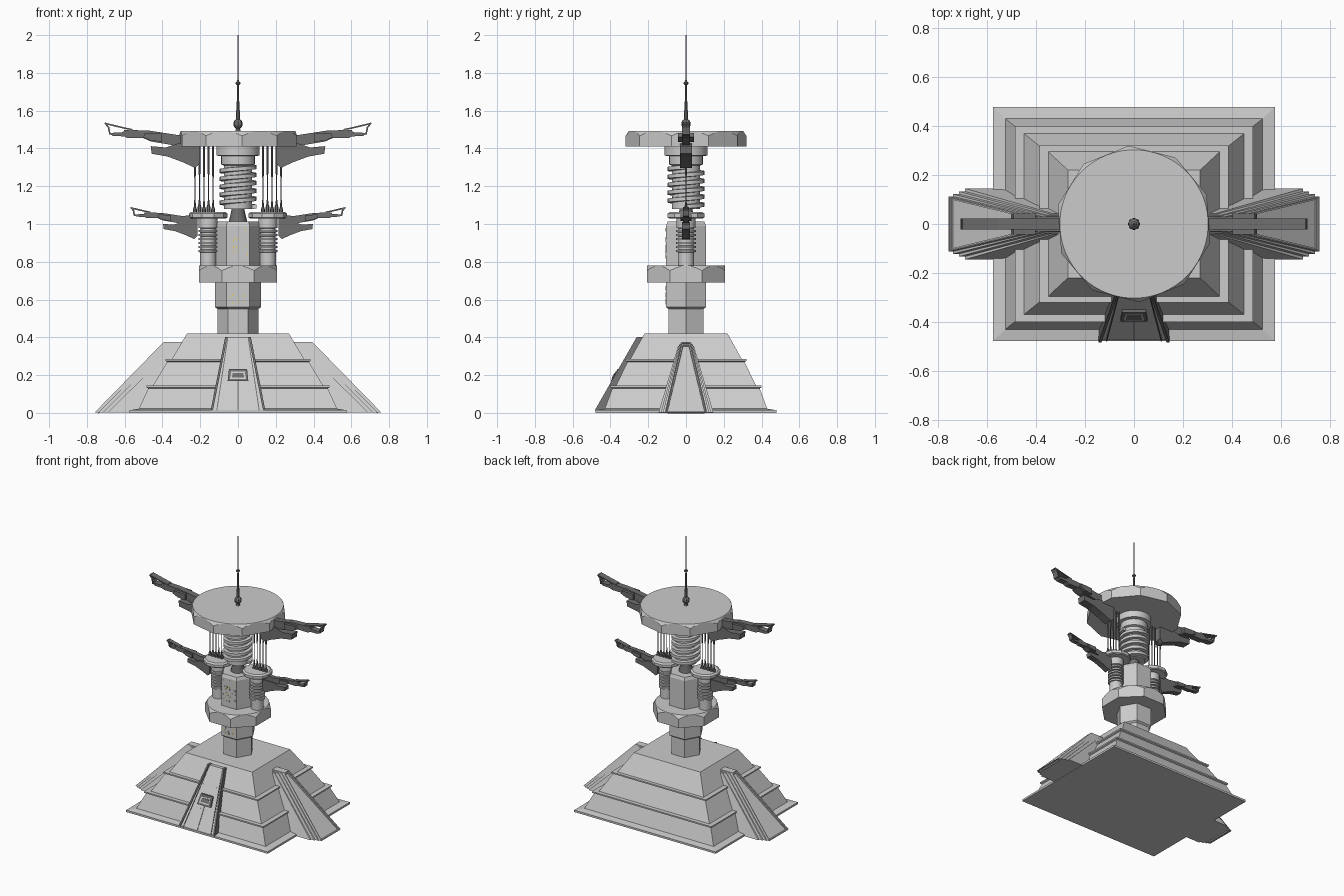
import bpy, bmesh, math, random
from mathutils import Vector

if "Cube" in bpy.data.objects:
    bpy.data.objects.remove(bpy.data.objects["Cube"])

random.seed(4)


def colour(name, c):
    m = bpy.data.materials.new(name)
    m.diffuse_color = (*c, 1)
    m.use_nodes = True
    m.node_tree.nodes["Principled BSDF"].inputs["Base Color"].default_value = m.diffuse_color
    return m


DARK = colour("dark_metal", (0.16, 0.16, 0.16))
YELLOW = colour("lit_window", (0.8, 0.65, 0.15))


def loft(name, rings, mat=None, smooth=False, insets=()):
    """Skin a list of equal rings, cap both ends; insets sink panels into the first cap."""
    bm = bmesh.new()
    vs = [[bm.verts.new(p) for p in r] for r in rings]
    n = len(rings[0])
    for a, b in zip(vs, vs[1:]):
        for i in range(n):
            bm.faces.new((a[i], a[(i + 1) % n], b[(i + 1) % n], b[i]))
    first = bm.faces.new(vs[0])
    bm.faces.new(vs[-1])
    bmesh.ops.recalc_face_normals(bm, faces=bm.faces)
    for t, d in insets:
        bmesh.ops.inset_individual(bm, faces=[first], thickness=t, depth=0)
        bmesh.ops.inset_individual(bm, faces=[first], thickness=0.001, depth=d)
    me = bpy.data.meshes.new(name)
    bm.to_mesh(me)
    bm.free()
    ob = bpy.data.objects.new(name, me)
    bpy.context.collection.objects.link(ob)
    if mat:
        me.materials.append(mat)
    if smooth:
        bpy.ops.object.select_all(action='DESELECT')
        ob.select_set(True)
        bpy.context.view_layer.objects.active = ob
        bpy.ops.object.shade_smooth_by_angle(angle=math.radians(35))
    return ob


def lathe(name, profile, n, x=0, rot=0.0, mat=None, smooth=False):
    """Turn (radius, z) points into an n-sided solid about a vertical axis."""
    ang = [rot + math.tau * i / n for i in range(n)]
    return loft(name, [[(x + r * math.cos(a), r * math.sin(a), z) for a in ang]
                       for r, z in profile], mat, smooth)


def nut(name, n, r, z0, z1, rot):
    """Polygonal disc whose upper corners are trimmed by a cone."""
    k, rc = 6, r * math.cos(math.pi / n) * 0.995
    bot, mid, top = [], [], []
    for i in range(n * k):
        a = math.tau * i / (n * k)
        off = a % (math.tau / n) - math.pi / n
        if i % k == 0:
            off = math.pi / n
        pr = r * math.cos(math.pi / n) / math.cos(off)
        c, s = math.cos(a + rot), math.sin(a + rot)
        bot.append((pr * c, pr * s, z0))
        mid.append((pr * c, pr * s, z1 - (pr - rc) * 1.5))
        top.append((rc * c, rc * s, z1))
    return loft(name, [bot, mid, top])


def plate(name, pts, w, mat=None):
    """Extrude an x-z outline to y = +-w."""
    return loft(name, [[(x, y, z) for x, z in pts] for y in (-w, w)], mat)


# stepped base
steps = [(.575, .478, 0), (.575, .478, .014), (.525, .43, .022), (.475, .39, .13),
         (.485, .40, .135), (.485, .40, .145), (.45, .37, .145), (.375, .31, .27),
         (.385, .32, .275), (.385, .32, .285), (.35, .295, .285), (.27, .22, .42)]
loft("stepped_base", [[(-x, -y, z), (x, -y, z), (x, y, z), (-x, y, z)] for x, y, z in steps])


# entrance panel on the front slope
def slope_panel(name, pts, proud, mat=None):
    def front(z):
        return -0.474 + 0.22 * (z - 0.015) / 0.385
    loft(name, [[(x, front(z) - d, z) for x, z in pts] for d in (proud, -0.06)], mat)


slope_panel("entrance_panel", [(-.135, .015), (.135, .015), (.065, .4), (-.065, .4)], 0)
for s in (-1, 1):
    for j, (a, b, w) in enumerate([(.145, .068, .012), (.115, .056, .005)]):
        slope_panel("entrance_trim", [(s * (a - w), .012), (s * a, .012),
                                      (s * b, .402), (s * (b - w), .402)], .008 - .004 * j, DARK)
slope_panel("entrance_seam", [(-.003, .015), (.003, .015), (.003, .18), (-.003, .18)], .002, DARK)
slope_panel("window_frame", [(-.055, .168), (.055, .168), (.048, .232), (-.048, .232)], .012, DARK)
slope_panel("window_sill", [(-.042, .18), (.042, .18), (.036, .22), (-.036, .22)], .015)
slope_panel("window_slot", [(-.032, .188), (.032, .188), (.028, .212), (-.028, .212)], .017, DARK)

# layered side buttresses
for s in (-1, 1):
    for xb, w, xt, wt, zt, ins in [(.69, .145, .33, .042, .355, ()),
                                   (.715, .133, .355, .036, .362, ()),
                                   (.738, .122, .375, .031, .368, ()),
                                   (.758, .112, .395, .026, .374, ((.007, -.008), (.008, -.012)))]:
        def quad(b, t):
            return [(s * b, -w, .003), (s * b, w, .003), (s * t, wt, zt), (s * t, -wt, zt)]
        loft("side_buttress", [quad(xb, xt), quad(.28, .28)], insets=ins)

# hexagonal column with collar
lathe("column", [(.108, .41), (.108, .55), (.122, .56), (.122, .99), (.112, 1.012)], 6)
nut("column_collar", 8, .224, .69, .78, math.pi / 8)

# tiny windows on the front of the column
for z0, z1, n in ((.57, .67, 16), (.82, .98, 34)):
    for i in range(n):
        x, z = random.uniform(-.05, .05), random.uniform(z0, z1)
        y, h = -.1075, random.choice((.003, .006))
        loft("column_window", [[(x - .003, q, z - h), (x + .003, q, z - h), (x + .003, q, z + h),
                                (x - .003, q, z + h)] for q in (y, y + .006)],
             YELLOW if i % 3 == 0 else None)

# central screw under the top disc
lathe("screw_foot", [(.052, 1.0), (.034, 1.075), (.034, 1.1)], 16, mat=DARK, smooth=True)
lathe("screw_core", [(.075, 1.08), (.075, 1.31), (.09, 1.315), (.09, 1.36), (.115, 1.362),
                     (.115, 1.415)], 24, smooth=True)
turns, seg = 5, 24
rings = []
for i in range(turns * seg + 1):
    a, z = math.tau * i / seg, 1.092 + .21 * i / (turns * seg)
    rings.append([(r * math.cos(a), r * math.sin(a), z + dz)
                  for r, dz in ((.07, -.013), (.098, -.010), (.098, .010), (.07, .013))])
loft("screw_thread", rings, smooth=True)

# top disc and antenna
nut("top_disc", 10, .32, 1.41, 1.493, math.radians(22))
ball = [(.025 * math.sin(math.pi * i / 8), 1.53 - .027 * math.cos(math.pi * i / 8)) for i in range(1, 8)]
lathe("antenna_ball", [(.016, 1.49)] + ball, 8, mat=DARK)
lathe("antenna_mast", [(.012, 1.55), (.006, 1.66), (.005, 1.735), (.012, 1.74), (.012, 1.75),
                       (.004, 1.757), (.0025, 2.0)], 8, mat=DARK)

# insulator posts with caps and rods
post = [(.043, .77), (.043, .85)]
for i in range(6):
    z = .852 + i * .021
    post += [(.052, z), (.052, z + .011), (.04, z + .012), (.04, z + .02)]
post += [(.05, .98), (.05, 1.03)]
for s in (-1, 1):
    lathe("insulator_post", post, 16, s * .158, smooth=True)
    lathe("post_cap", [(.095, 1.03), (.102, 1.035), (.102, 1.055), (.09, 1.064)], 10, s * .158)
    for i in range(5):
        d = .012 * (i % 2)
        lathe("power_rod", [(.011, 1.06), (.011, 1.075 + d), (.005, 1.095 + d), (.003, 1.14),
                            (.003, 1.24 + d), (.006, 1.27 + d), (.006, 1.415)],
              6, s * (.132 + .024 * i), mat=DARK)

# pointed arms: outline relative to the tip of the upper arm
BEAM = [(.20, 1.485), (.31, 1.47), (.465, 1.494), (.60, 1.499), (.605, 1.486), (.655, 1.484),
        (.675, 1.476), (.66, 1.466), (.60, 1.464), (.585, 1.455), (.50, 1.455), (.46, 1.437),
        (.31, 1.412), (.20, 1.42)]
BRACKET = [(.20, 1.425), (.32, 1.425), (.38, 1.405), (.46, 1.412), (.455, 1.372), (.37, 1.357),
           (.29, 1.327), (.225, 1.297), (.20, 1.32)]
BLOCK = [(.40, 1.478), (.49, 1.482), (.50, 1.46), (.46, 1.442), (.40, 1.434)]
CLAW = [(.56, 1.50), (.60, 1.508), (.70, 1.532), (.684, 1.512), (.676, 1.478), (.63, 1.47)]
for s in (-1, 1):
    for label, tip, k in (("upper", (.702, 1.532), 1.0), ("lower", (.565, 1.085), .70)):
        def place(pts):
            return [(s * (tip[0] + (x - .70) * k), tip[1] + (z - 1.532) * k) for x, z in pts]
        plate(label + "_arm_beam", place(BEAM), .022 * k, DARK)
        plate(label + "_arm_bracket", place(BRACKET), .031 * k, DARK)
        plate(label + "_arm_block", place(BLOCK), .042 * k, DARK)
        pts = [Vector(p) for p in place(CLAW)]
        for a, b in zip(pts, pts[1:]):
            d = (b - a).normalized() * .004
            m = Vector((-d.y, d.x))
            plate(label + "_arm_claw", [a - d + m, b + d + m, b + d - m, a - d - m], .022 * k, DARK)
